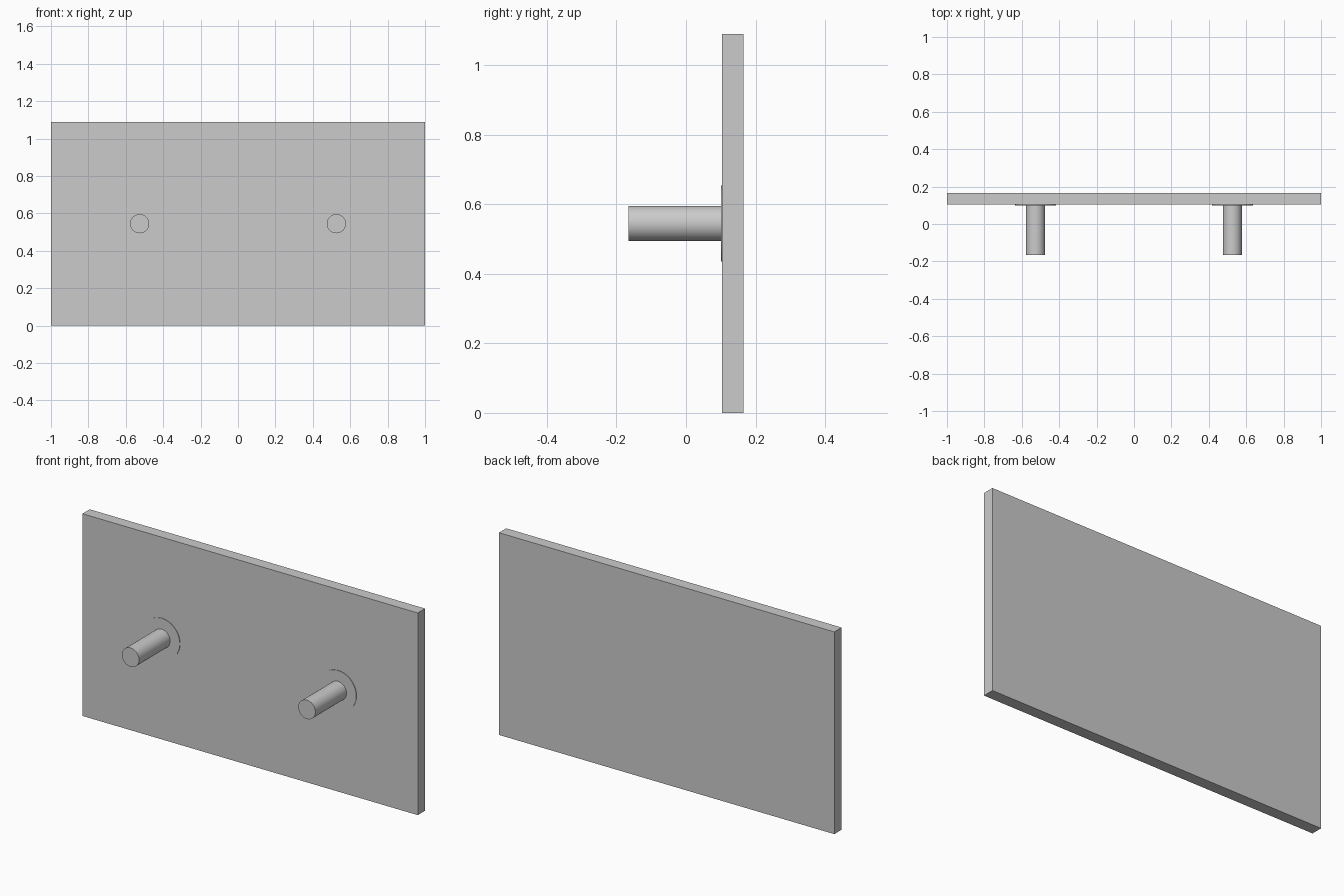
import bpy
import math

cube = bpy.data.objects.get("Cube")
if cube:
    bpy.data.objects.remove(cube, do_unlink=True)

# Single plain grey finish
grey = bpy.data.materials.new("plain_grey")
grey.use_nodes = True
colour = (0.6, 0.6, 0.6, 1)
grey.diffuse_color = colour
grey.node_tree.nodes["Principled BSDF"].inputs["Base Color"].default_value = colour

HEIGHT = 1.09
PANEL_FRONT, PANEL_BACK = 0.103, 0.165
PEG_TIP = -0.165
PEG_X = 0.526


def finish(name):
    obj = bpy.context.object
    obj.name = name
    obj.data.materials.append(grey)
    return obj


def rod(name, x, radius, y_front, y_back):
    """Cylinder lying along y at mid height."""
    bpy.ops.mesh.primitive_cylinder_add(
        vertices=64, radius=radius, depth=y_back - y_front,
        location=(x, (y_front + y_back) / 2, HEIGHT / 2),
        rotation=(math.pi / 2, 0, 0))
    finish(name)
    bpy.ops.object.shade_smooth_by_angle()


# Flat panel
bpy.ops.mesh.primitive_cube_add(
    size=1, location=(0, (PANEL_FRONT + PANEL_BACK) / 2, HEIGHT / 2))
panel = finish("panel")
panel.scale = (2, PANEL_BACK - PANEL_FRONT, HEIGHT)
bpy.ops.object.transform_apply(location=False, rotation=False, scale=True)

# Pegs with thin round flanges against the panel
for side, sign in (("right", -1), ("left", 1)):
    rod(side + "_peg", sign * PEG_X, 0.051, PEG_TIP, PANEL_FRONT)
    rod(side + "_flange", sign * PEG_X, 0.109, PANEL_FRONT - 0.003, PANEL_FRONT + 0.003)
